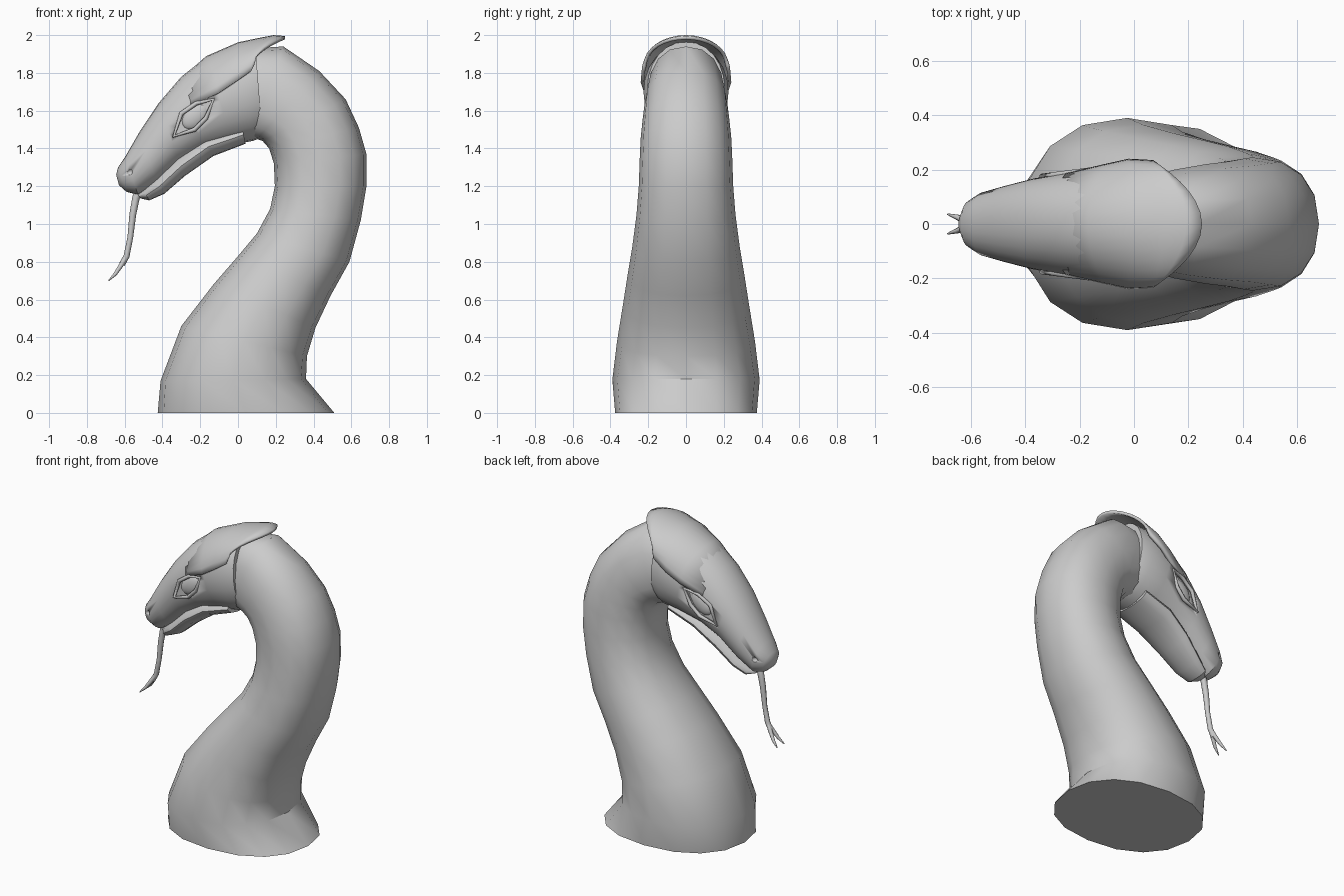
import bpy, bmesh, math
from mathutils import Vector

if "Cube" in bpy.data.objects:
    bpy.data.objects.remove(bpy.data.objects["Cube"])


def spow(v, e):
    return math.copysign(abs(v) ** e, v)


def finish(bm, name, angle=35):
    bmesh.ops.recalc_face_normals(bm, faces=bm.faces)
    me = bpy.data.meshes.new(name)
    bm.to_mesh(me)
    bm.free()
    ob = bpy.data.objects.new(name, me)
    bpy.context.collection.objects.link(ob)
    bpy.ops.object.select_all(action='DESELECT')
    ob.select_set(True)
    bpy.context.view_layer.objects.active = ob
    bpy.ops.object.shade_smooth_by_angle(angle=math.radians(angle))
    return ob


def loft(name, sections, n=16, power=2.0):
    """Sections are (x1, z1, x2, z2, half width), two opposite outline points."""
    bm = bmesh.new()
    rings = []
    for x1, z1, x2, z2, w in sections:
        ring = []
        for i in range(n):
            a = 2 * math.pi * i / n
            c, s = spow(math.cos(a), 2 / power), spow(math.sin(a), 2 / power)
            ring.append(bm.verts.new(((x1 + x2) / 2 + c * (x1 - x2) / 2, w * s,
                                      (z1 + z2) / 2 + c * (z1 - z2) / 2)))
        rings.append(ring)
    for r, q in zip(rings, rings[1:]):
        for i in range(n):
            j = (i + 1) % n
            bm.faces.new((r[i], r[j], q[j], q[i]))
    bm.faces.new(rings[0])
    bm.faces.new(rings[-1])
    return finish(bm, name)


def tube(name, pts, radii, cyclic=False):
    cu = bpy.data.curves.new(name, 'CURVE')
    cu.dimensions = '3D'
    cu.bevel_depth = 1.0
    cu.bevel_resolution = 2
    cu.use_fill_caps = True
    sp = cu.splines.new('POLY')
    sp.points.add(len(pts) - 1)
    for p, co, r in zip(sp.points, pts, radii):
        p.co = (*co, 1)
        p.radius = r
    sp.use_cyclic_u = cyclic
    sp.use_smooth = True
    ob = bpy.data.objects.new(name, cu)
    bpy.context.collection.objects.link(ob)
    return ob


def ball(name, loc, scale, tilt=0):
    bpy.ops.mesh.primitive_uv_sphere_add(segments=16, ring_count=10, location=loc,
                                         rotation=(0, tilt, 0))
    ob = bpy.context.object
    ob.name = name
    ob.scale = scale
    bpy.ops.object.shade_smooth()
    return ob


def cut(target, cutter):
    cutter.hide_render = True
    cutter.hide_viewport = True
    m = target.modifiers.new(cutter.name, 'BOOLEAN')
    m.operation = 'DIFFERENCE'
    m.object = cutter


# Curved neck
loft("neck", [
    (-.425, .0, .51, .0, .375), (-.41, .17, .36, .18, .39),
    (-.30, .46, .365, .30, .365), (-.13, .68, .41, .45, .335),
    (0, .83, .49, .62, .31), (.10, .95, .59, .80, .285),
    (.17, 1.08, .65, 1.02, .262), (.195, 1.20, .68, 1.20, .25),
    (.19, 1.32, .68, 1.37, .245), (.165, 1.40, .64, 1.51, .24),
    (.13, 1.44, .57, 1.66, .23), (.10, 1.45, .43, 1.81, .22),
    (.06, 1.45, .24, 1.94, .20), (0, 1.46, .08, 1.93, .17)], 16, 2.25)

# Skull with upper jaw
head = loft("head", [
    (-.645, 1.26, -.63, 1.205, .03), (-.635, 1.30, -.59, 1.17, .08),
    (-.595, 1.36, -.53, 1.155, .115), (-.52, 1.49, -.43, 1.215, .14),
    (-.42, 1.64, -.31, 1.32, .168), (-.30, 1.78, -.18, 1.385, .19),
    (-.16, 1.89, -.03, 1.42, .212), (0, 1.955, .08, 1.44, .225),
    (.09, 1.965, .13, 1.46, .205)], 24, 2.1)

# Lower jaw
loft("lower_jaw", [
    (-.53, 1.155, -.515, 1.135, .03), (-.50, 1.18, -.47, 1.125, .08),
    (-.44, 1.24, -.39, 1.16, .105), (-.32, 1.36, -.28, 1.255, .13),
    (-.18, 1.46, -.13, 1.36, .15), (.02, 1.52, .04, 1.425, .15)], 16)

# Overhanging crest plate on the back of the skull
bm = bmesh.new()
rows = []
for tx, tz, sx, sz, w in [(-.32, 1.752, -.25, 1.63, .187), (-.17, 1.888, -.11, 1.69, .22),
                          (0, 1.962, -.02, 1.75, .24), (.11, 1.985, .07, 1.81, .235),
                          (.19, 2.0, .085, 1.84, .225), (.25, 1.995, .09, 1.855, .22)]:
    row = []
    for i in range(17):
        a = math.pi * (i / 16 - .5)
        c = math.cos(a)
        row.append(bm.verts.new((sx + (tx - sx) * c * c, w * math.sin(a), sz + (tz - sz) * c)))
    rows.append(row)
for r, q in zip(rows, rows[1:]):
    for i in range(16):
        bm.faces.new((r[i], r[i + 1], q[i + 1], q[i]))
crest = finish(bm, "crest")
m = crest.modifiers.new("thickness", 'SOLIDIFY')
m.thickness = .018
m.offset = -1

# Eye sockets, lids, eyeballs and nostrils on both sides
eye = [(-.34, 1.465), (-.30, 1.585), (-.22, 1.64), (-.13, 1.66), (-.17, 1.56), (-.23, 1.50)]
for side, s in (("right", -1), ("left", 1)):
    bm = bmesh.new()
    f = bm.faces.new([bm.verts.new((x, s * (.165 + .09 * (x + .23)), z)) for x, z in eye])
    ext = bmesh.ops.extrude_face_region(bm, geom=[f])
    bmesh.ops.translate(bm, vec=(0, s * .2, 0),
                        verts=[v for v in ext['geom'] if isinstance(v, bmesh.types.BMVert)])
    cut(head, finish(bm, side + "_socket_cutter"))
    tube(side + "_eyelid", [(x, s * (.187 + .13 * (x + .23)), z) for x, z in eye],
         [.012] * 6, True)
    ball(side + "_eyeball", (-.225, s * .155, 1.57), (.085, .03, .055), -.75)
    cut(head, ball(side + "_nostril_cutter", (-.575, s * .118, 1.275), (.02, .025, .016), -.8))

# Forked tongue
tube("tongue", [(-.50, 0, 1.22), (-.54, 0, 1.14), (-.557, 0, 1.05), (-.57, 0, .93),
                (-.59, 0, .83), (-.615, 0, .785)], [.02, .02, .018, .015, .016, .016])
for side, s in (("right", -1), ("left", 1)):
    tube(side + "_tongue_tip", [(-.59, 0, .83), (-.62, s * .012, .78), (-.65, s * .025, .735),
                                (-.685, s * .036, .70)], [.013, .013, .010, .003])
